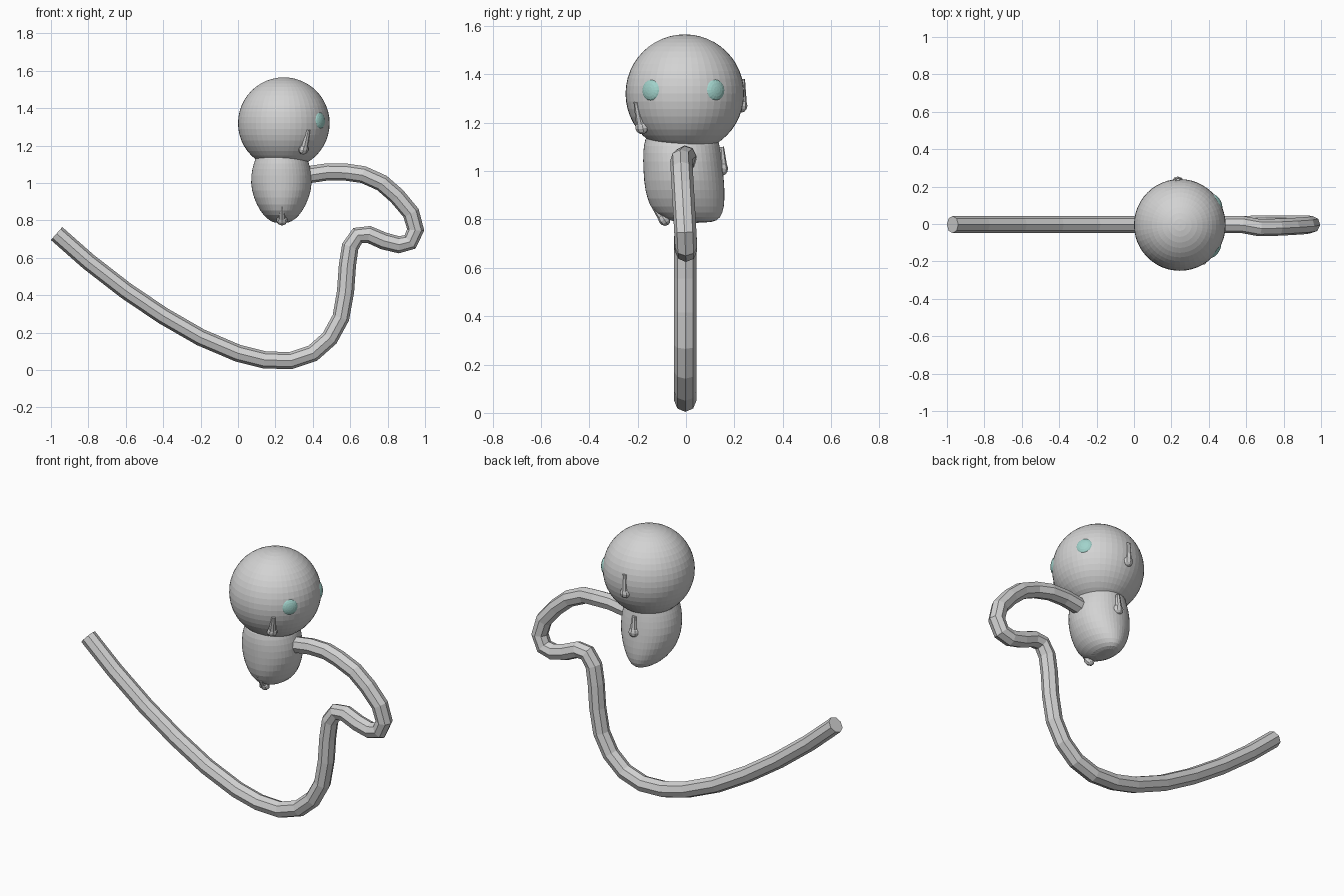
import bpy, bmesh, math
from mathutils import Vector, Matrix

if "Cube" in bpy.data.objects:
    bpy.data.objects.remove(bpy.data.objects["Cube"])


def material(name, rgb):
    m = bpy.data.materials.new(name)
    m.use_nodes = True
    m.diffuse_color = (*rgb, 1)
    m.node_tree.nodes["Principled BSDF"].inputs["Base Color"].default_value = (*rgb, 1)
    return m


GREY = material("pale grey", (0.65, 0.65, 0.65))
TEAL = material("soft teal", (0.36, 0.65, 0.6))


def add_mesh(name, bm, mat):
    bmesh.ops.recalc_face_normals(bm, faces=bm.faces)
    mesh = bpy.data.meshes.new(name)
    bm.to_mesh(mesh)
    bm.free()
    mesh.materials.append(mat)
    obj = bpy.data.objects.new(name, mesh)
    bpy.context.collection.objects.link(obj)
    return obj


def ball(name, centre, size, mat, segments, rings, turn=Matrix()):
    bm = bmesh.new()
    place = Matrix.Translation(centre) @ turn @ Matrix.Diagonal((*size, 1))
    bmesh.ops.create_uvsphere(bm, u_segments=segments, v_segments=rings, radius=1, matrix=place)
    return add_mesh(name, bm, mat)


def nub(name, start, end):
    """Thin tapered stalk ending in a chunky blob."""
    start, end = Vector(start), Vector(end)
    axis = end - start
    turn = axis.to_track_quat("Z", "Y").to_matrix().to_4x4()
    bm = bmesh.new()
    bmesh.ops.create_cone(bm, cap_ends=True, segments=8, radius1=0.012, radius2=0.022,
                          depth=axis.length,
                          matrix=Matrix.Translation((start + end) / 2) @ turn)
    blob = Matrix.Translation(end) @ turn @ Matrix.Diagonal((0.03, 0.024, 0.028, 1))
    bmesh.ops.create_uvsphere(bm, u_segments=8, v_segments=6, radius=1, matrix=blob)
    return add_mesh(name, bm, GREY)


# Head
HEAD = Vector((0.245, -0.005, 1.32))
ball("head", HEAD, (0.245, 0.245, 0.245), GREY, 48, 24)

# Eyes, flattened against the head
for side, y in (("right", -0.145), ("left", 0.125)):
    out = Vector((0.2, y, 0.015)).normalized()
    ball(side + "_eye", HEAD + out * 0.232, (0.047, 0.047, 0.022), TEAL, 16, 10,
         out.to_track_quat("Z", "Y").to_matrix().to_4x4())

# Body, lofted from rounded rings: height, half width, front and back
RINGS = [(0.785, 0.035, -0.03, 0.11), (0.805, 0.075, -0.10, 0.145),
         (0.85, 0.115, -0.15, 0.16), (0.92, 0.15, -0.172, 0.162),
         (1.0, 0.168, -0.178, 0.155), (1.08, 0.158, -0.18, 0.145),
         (1.13, 0.14, -0.172, 0.135), (1.18, 0.12, -0.15, 0.125)]
SIDES = 24
bm = bmesh.new()
loops = []
for z, half, front, back in RINGS:
    loop = []
    for i in range(SIDES):
        a = math.tau * i / SIDES
        y = (front + back) / 2 + (back - front) / 2 * math.sin(a)
        loop.append(bm.verts.new((0.232 + half * math.cos(a), y, z)))
    loops.append(loop)
for low, high in zip(loops, loops[1:]):
    for i in range(SIDES):
        j = (i + 1) % SIDES
        bm.faces.new((low[i], low[j], high[j], high[i]))
bm.faces.new(loops[0])
bm.faces.new(loops[-1])
body = add_mesh("body", bm, GREY)
body.modifiers.new("rounding", "SUBSURF").levels = 1

# Small limbs and ears
nub("right_ear", (0.375, -0.205, 1.285), (0.35, -0.183, 1.18))
nub("left_ear", (0.235, 0.232, 1.38), (0.235, 0.23, 1.27))
nub("left_arm", (0.235, 0.145, 1.1), (0.235, 0.15, 1.01))
nub("right_foot", (0.235, -0.145, 0.88), (0.235, -0.09, 0.80))

# Long cord, traced from its free end up to the belly
PATH = [(-0.97, 0.73), (-0.8, 0.58), (-0.6, 0.425), (-0.4, 0.29), (-0.2, 0.175),
        (0, 0.09), (0.14, 0.055), (0.28, 0.05), (0.4, 0.09), (0.49, 0.17),
        (0.55, 0.28), (0.575, 0.42), (0.585, 0.56), (0.6, 0.66), (0.64, 0.72),
        (0.7, 0.725), (0.78, 0.69), (0.86, 0.67), (0.92, 0.685), (0.95, 0.75),
        (0.925, 0.84), (0.85, 0.93), (0.77, 1.0), (0.67, 1.045), (0.58, 1.058),
        (0.48, 1.06), (0.38, 1.045), (0.3, 1.04)]
curve = bpy.data.curves.new("cord", "CURVE")
curve.dimensions = "3D"
curve.bevel_depth = 0.046
curve.bevel_resolution = 2
curve.use_fill_caps = True
spline = curve.splines.new("POLY")
spline.points.add(len(PATH) - 1)
spline.use_smooth = False
for point, (x, z) in zip(spline.points, PATH):
    point.co = (x, -0.02 * max(0, z - 0.7) / 0.35 if x > 0.6 else -0.003, z, 1)
curve.materials.append(GREY)
cord = bpy.data.objects.new("cord", curve)
bpy.context.collection.objects.link(cord)
